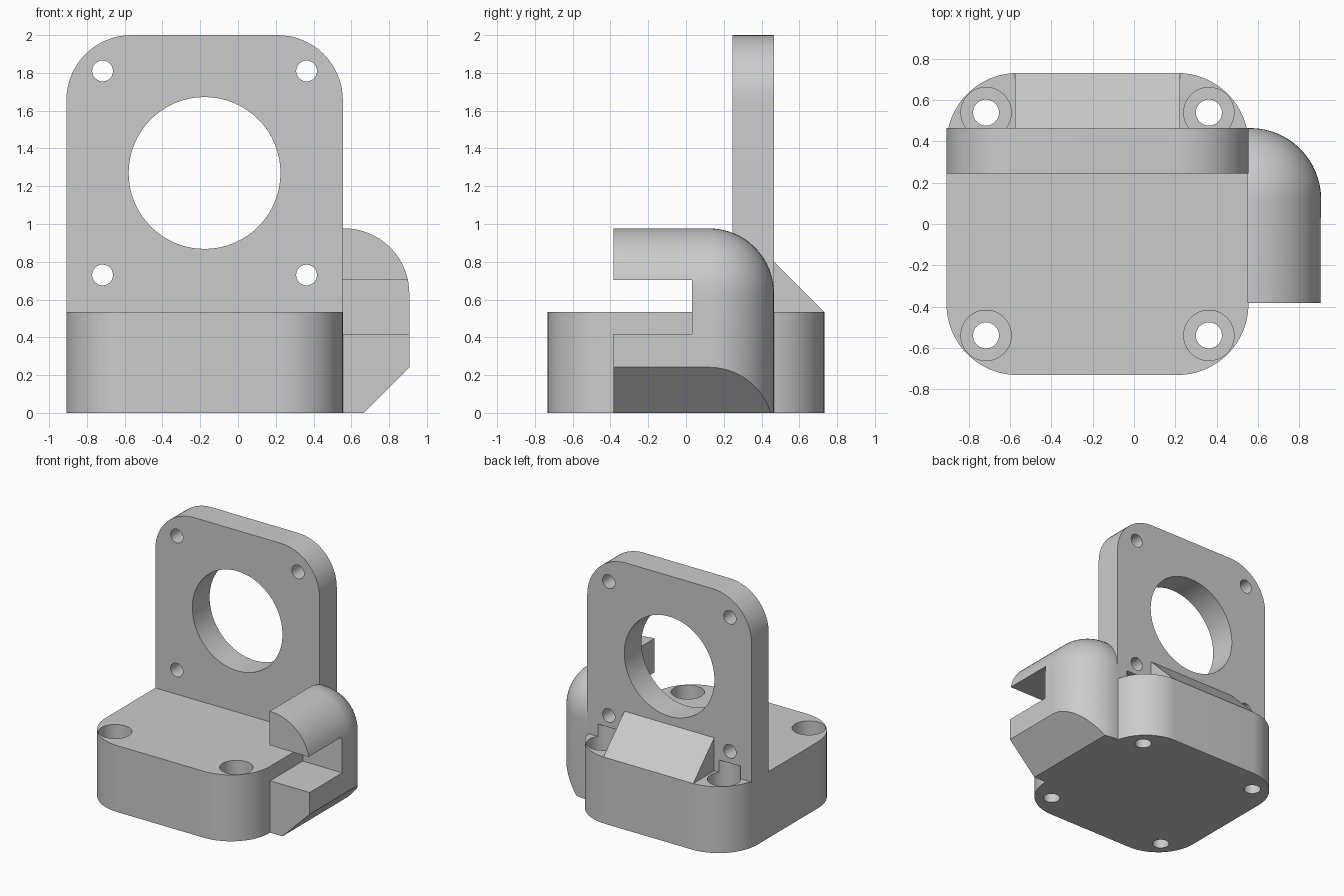
import bpy, bmesh, math
from mathutils import Matrix, Vector

cube = bpy.data.objects.get("Cube")
if cube:
    bpy.data.objects.remove(cube, do_unlink=True)

grey = bpy.data.materials.new("plain grey")
grey.use_nodes = True
grey.diffuse_color = (0.6, 0.6, 0.6, 1)
grey.node_tree.nodes["Principled BSDF"].inputs["Base Color"].default_value = (0.6, 0.6, 0.6, 1)

CX, HALF, R = -0.177, 0.732, 0.345     # centre line, half width, corner radius
TOP, PITCH = 0.535, 0.54               # base height, half the bolt spacing
FRONT, BACK = 0.245, 0.465             # upright plate faces


def finish(bm, name):
    bmesh.ops.recalc_face_normals(bm, faces=bm.faces)
    mesh = bpy.data.meshes.new(name)
    bm.to_mesh(mesh)
    bm.free()
    mesh.materials.append(grey)
    ob = bpy.data.objects.new(name, mesh)
    bpy.context.collection.objects.link(ob)
    return ob


def box(name, lo, hi, rounded=None):
    """Box between two corners; edges whose midpoint passes 'rounded' get radius R."""
    bm = bmesh.new()
    lo, hi = Vector(lo), Vector(hi)
    bmesh.ops.create_cube(bm, size=1, matrix=Matrix.Translation((lo + hi) / 2) @ Matrix.Diagonal((*(hi - lo), 1)))
    if rounded:
        edges = [e for e in bm.edges if rounded((e.verts[0].co + e.verts[1].co) / 2, e.verts[1].co - e.verts[0].co)]
        bmesh.ops.bevel(bm, geom=edges, offset=R, segments=16, profile=0.5,
                        affect='EDGES', clamp_overlap=False)
    return finish(bm, name)


def prism(name, outline):
    """Extrude a closed outline of 3D points along the given vector."""
    points, depth = outline
    bm = bmesh.new()
    face = bm.faces.new([bm.verts.new(p) for p in points])
    new = bmesh.ops.extrude_face_region(bm, geom=[face])["geom"]
    bmesh.ops.translate(bm, vec=depth, verts=[v for v in new if isinstance(v, bmesh.types.BMVert)])
    return finish(bm, name)


def cylinder(name, start, end, radius):
    start, end = Vector(start), Vector(end)
    axis = end - start
    bm = bmesh.new()
    bmesh.ops.create_cone(bm, cap_ends=True, segments=64, radius1=radius, radius2=radius, depth=axis.length,
                          matrix=Matrix.Translation((start + end) / 2) @ axis.to_track_quat('Z', 'Y').to_matrix().to_4x4())
    return finish(bm, name)


def activate(ob):
    bpy.ops.object.select_all(action='DESELECT')
    ob.select_set(True)
    bpy.context.view_layer.objects.active = ob


def cut(ob, cutters):
    activate(ob)
    for c in cutters:
        mod = ob.modifiers.new("cut", 'BOOLEAN')
        mod.operation, mod.solver, mod.object = 'DIFFERENCE', 'EXACT', c
        bpy.ops.object.modifier_apply(modifier=mod.name)


# Main solids
base = box("base_block", (CX - HALF, -HALF, 0), (CX + HALF, HALF, TOP),
           lambda m, d: abs(d.z) > 0.1)
plate = box("upright_plate", (CX - HALF, FRONT, TOP - 0.005), (CX + HALF, BACK, 2),
            lambda m, d: abs(d.y) > 0.1 and m.z > 1.9)
rib = prism("back_rib", ([(CX - 0.4, BACK - 0.01, TOP - 0.005), (CX - 0.4, HALF, TOP - 0.005),
                          (CX - 0.4, HALF, TOP), (CX - 0.4, BACK, 0.802), (CX - 0.4, BACK - 0.01, 0.802)],
                         (0.8, 0, 0)))

# Side lug with a ball-rounded outer back corner
SIDE, OUT = CX + HALF, 0.907
lug = box("side_lug", (SIDE - 0.005, -0.383, 0), (OUT, BACK, 0.977),
          lambda m, d: (m.x > 0.9) + (m.y > 0.46) + (m.z > 0.97) == 2)

# Bolt holes, counterbores and the large opening
bolts, bores, plate_holes = [], [], []
for sx in (-1, 1):
    for s in (-1, 1):
        x, y, z = CX + sx * PITCH, s * PITCH, 1.27 + s * PITCH
        bolts.append(cylinder("bolt_cutter", (x, y, -0.1), (x, y, 0.6), 0.063))
        bores.append(cylinder("bore_cutter", (x, y, 0.17), (x, y, 0.635), 0.122))
        plate_holes.append(cylinder("plate_hole_cutter", (x, 0, z), (x, 0.7, z), 0.055))
plate_holes.append(cylinder("opening_cutter", (CX, 0, 1.27), (CX, 0.7, 1.27), 0.402))
slot = box("slot_cutter", (0.4, -0.6, 0.418), (1.1, 0.032, 0.703))
chamfer = prism("chamfer_cutter", ([(0.565, -0.6, -0.1), (1.105, -0.6, -0.1), (1.105, -0.6, 0.44)],
                                   (0, 1.3, 0)))

cut(base, bolts + bores)
cut(plate, bores + plate_holes)
cut(lug, [slot, chamfer])

for helper in bolts + bores + plate_holes + [slot, chamfer]:
    bpy.data.objects.remove(helper, do_unlink=True)

for part in (base, plate, rib, lug):
    activate(part)
    bpy.ops.object.shade_smooth_by_angle(angle=math.radians(30))
